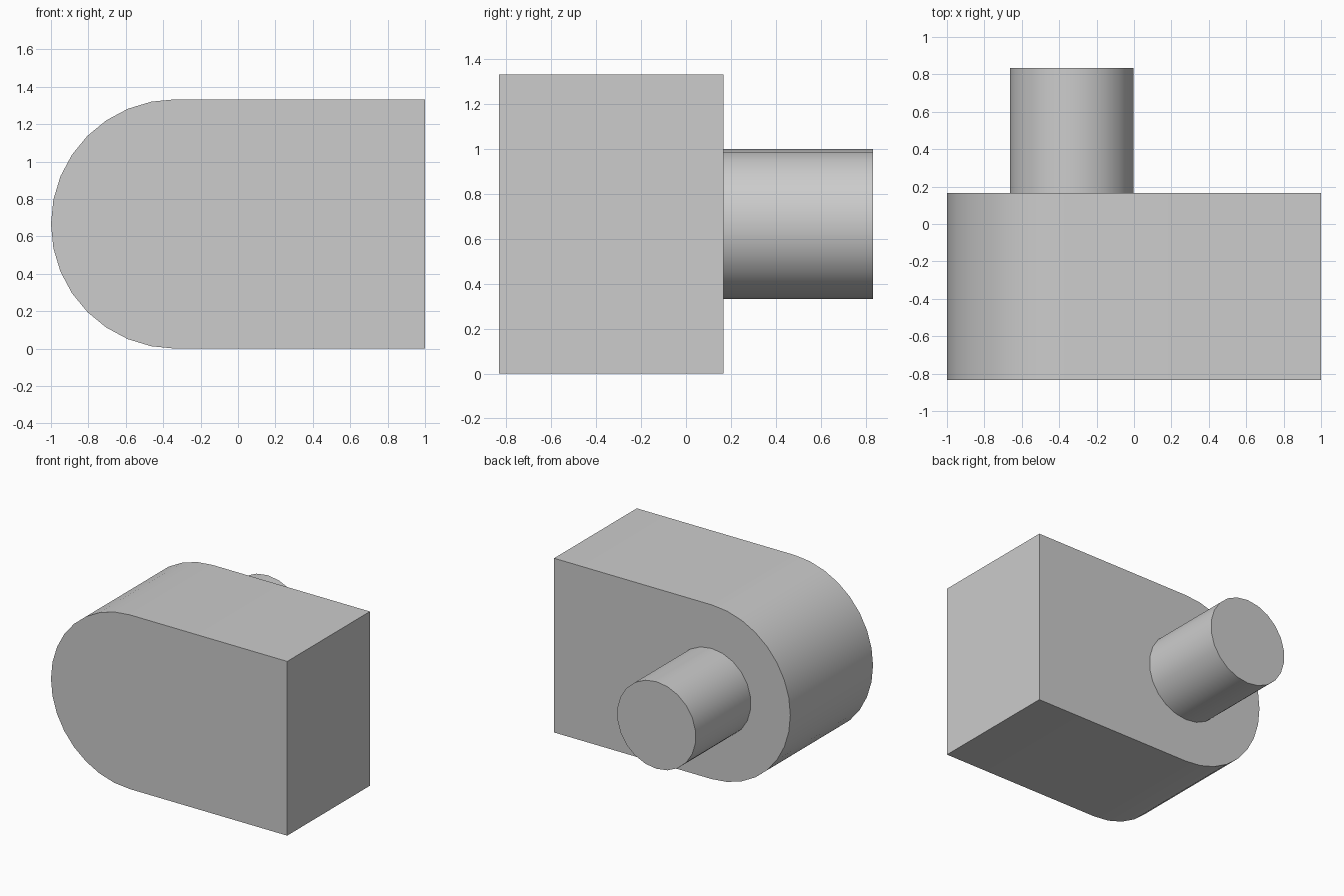
import bpy
import bmesh
from math import pi, sin, cos

cube = bpy.data.objects.get("Cube")
if cube:
    bpy.data.objects.remove(cube, do_unlink=True)

# Single light grey material
GREY = (0.604, 0.604, 0.604, 1.0)
grey = bpy.data.materials.new("light_grey")
grey.use_nodes = True
grey.diffuse_color = GREY
grey.node_tree.nodes["Principled BSDF"].inputs["Base Color"].default_value = GREY

# Shared axis of the rounded end and the pin
AXIS_X, AXIS_Z = -1 / 3, 2 / 3


def arc(radius, start, sweep, steps, closed=False):
    """Points around the shared axis, in the x-z plane."""
    count = steps if closed else steps + 1
    angles = [start + sweep * i / steps for i in range(count)]
    return [(AXIS_X + radius * cos(a), AXIS_Z + radius * sin(a)) for a in angles]


def extrude_profile(name, profile, y_front, y_back):
    """Solid made by sweeping an x-z profile along y."""
    bm = bmesh.new()
    face = bm.faces.new([bm.verts.new((x, y_front, z)) for x, z in profile])
    swept = bmesh.ops.extrude_face_region(bm, geom=[face], use_keep_orig=True)
    moved = [v for v in swept["geom"] if isinstance(v, bmesh.types.BMVert)]
    bmesh.ops.translate(bm, verts=moved, vec=(0, y_back - y_front, 0))
    bmesh.ops.recalc_face_normals(bm, faces=bm.faces)
    mesh = bpy.data.meshes.new(name)
    bm.to_mesh(mesh)
    bm.free()
    mesh.materials.append(grey)
    obj = bpy.data.objects.new(name, mesh)
    bpy.context.collection.objects.link(obj)
    bpy.ops.object.select_all(action="DESELECT")
    obj.select_set(True)
    bpy.context.view_layer.objects.active = obj
    bpy.ops.object.shade_smooth_by_angle(angle=pi / 6)
    return obj


# Block with one half-round end
body_profile = arc(2 / 3, pi / 2, pi, 16) + [(1, 0), (1, 4 / 3)]
extrude_profile("rounded_block", body_profile, -5 / 6, 1 / 6)

# Round pin standing out of the back
extrude_profile("pin", arc(1 / 3, pi / 2, 2 * pi, 22, closed=True), 1 / 6, 5 / 6)
